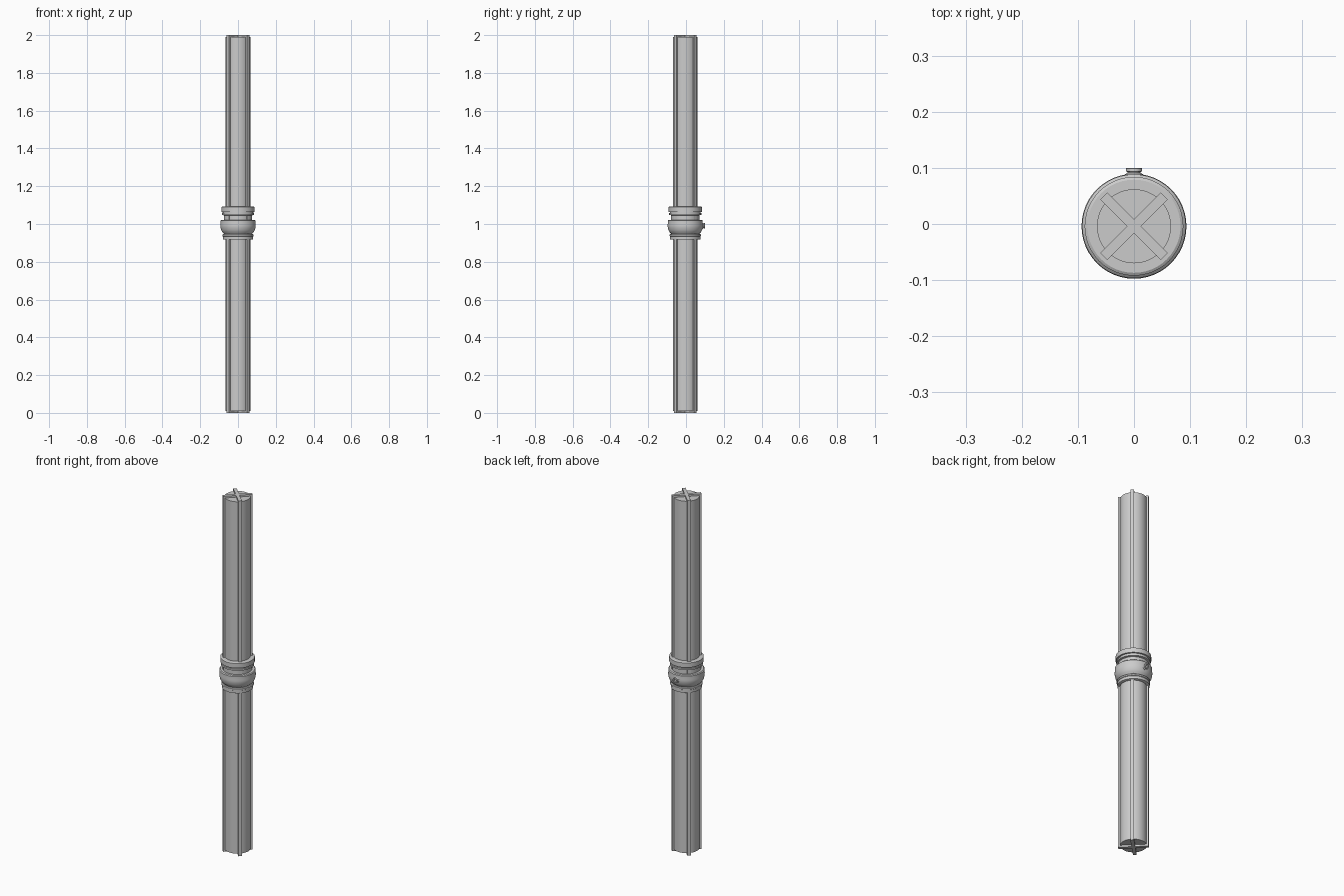
import bpy, math
from mathutils import Matrix

cube = bpy.data.objects.get("Cube")
if cube:
    bpy.data.objects.remove(cube, do_unlink=True)

CENTRE_Y = -0.004
steel = bpy.data.materials.new("grey steel")
steel.use_nodes = True
steel.diffuse_color = (0.6, 0.6, 0.6, 1)
steel.node_tree.nodes["Principled BSDF"].inputs["Base Color"].default_value = (0.6, 0.6, 0.6, 1)


def lathe(name, profile, sides, matrix, angle=30):
    """Spin (radius, height) points about the z axis; ends are capped."""
    verts, faces = [], []
    for r, h in profile:
        for i in range(sides):
            a = 2 * math.pi * i / sides
            verts.append((r * math.cos(a), r * math.sin(a), h))
    for k in range(len(profile) - 1):
        for i in range(sides):
            j = (i + 1) % sides
            a, b = k * sides, (k + 1) * sides
            faces.append((a + i, a + j, b + j, b + i))
    faces.append(tuple(reversed(range(sides))))
    top = (len(profile) - 1) * sides
    faces.append(tuple(range(top, top + sides)))
    mesh = bpy.data.meshes.new(name)
    mesh.from_pydata(verts, [], faces)
    mesh.materials.append(steel)
    obj = bpy.data.objects.new(name, mesh)
    bpy.context.collection.objects.link(obj)
    obj.matrix_world = matrix
    bpy.ops.object.select_all(action='DESELECT')
    obj.select_set(True)
    bpy.context.view_layer.objects.active = obj
    bpy.ops.object.shade_smooth_by_angle(angle=math.radians(angle))
    return obj


axis = Matrix.Translation((0, CENTRE_Y, 0))

# Round shaft, a little shorter than the ribs
lathe("shaft", [(0.066, 0.01), (0.066, 1.99)], 48, axis)

# Two crossed full-length ribs
for name, turn in (("rib_a", 45), ("rib_b", -45)):
    bpy.ops.mesh.primitive_cube_add(size=1, location=(0, CENTRE_Y, 1),
                                    rotation=(0, 0, math.radians(turn)))
    rib = bpy.context.object
    rib.name = name
    rib.scale = (0.152, 0.018, 2)
    rib.data.materials.append(steel)

# Upper collar: ring, thin groove, lip and neck
lathe("upper_collar", [(0.075, 1.01), (0.075, 1.046), (0.085, 1.048), (0.085, 1.057),
                       (0.081, 1.058), (0.081, 1.063), (0.088, 1.064), (0.088, 1.09),
                       (0.083, 1.093)], 48, axis)

# Rounded middle collar
lathe("middle_collar", [(0.07, 0.94), (0.074, 0.948), (0.083, 0.957), (0.089, 0.968),
                        (0.0925, 0.982), (0.0935, 0.992), (0.0925, 1.0), (0.0925, 1.018),
                        (0.088, 1.022)], 48, axis)

# Lower ring
lathe("lower_ring", [(0.076, 0.917), (0.08, 0.919), (0.08, 0.934), (0.083, 0.936),
                     (0.083, 0.944), (0.079, 0.947)], 48, axis)

# Socketed button on the back
to_back = Matrix.Translation((0, 0, 0.99)) @ Matrix.Rotation(-math.pi / 2, 4, 'X')
lathe("back_button", [(0.017, 0.07), (0.017, 0.088), (0.012, 0.091), (0.012, 0.093),
                      (0.0145, 0.094), (0.0145, 0.099), (0.013, 0.1), (0.008, 0.1),
                      (0.007, 0.094)], 24, to_back)
